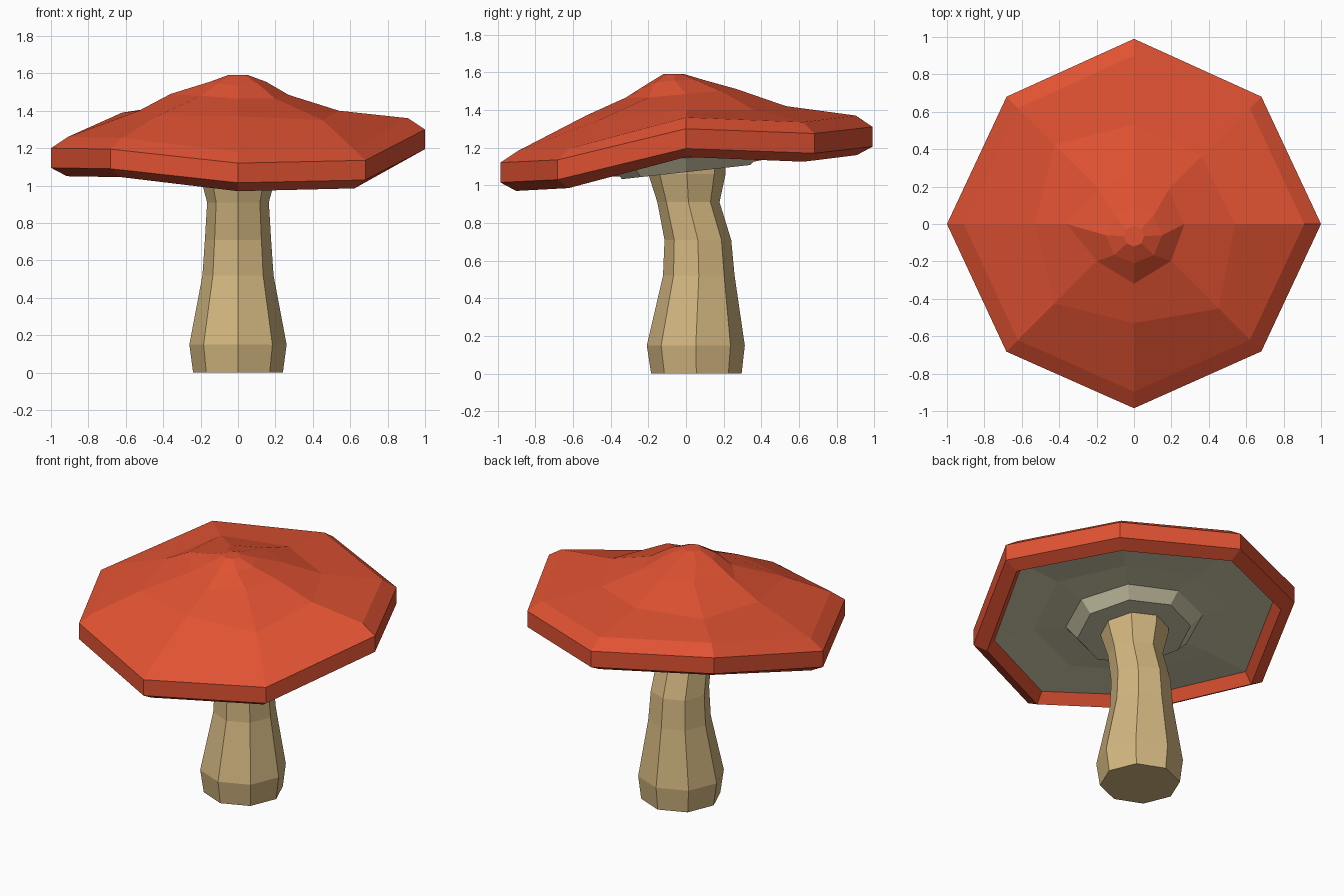
import bpy, bmesh, math

if "Cube" in bpy.data.objects:
    bpy.data.objects.remove(bpy.data.objects["Cube"])


def material(name, rgb):
    m = bpy.data.materials.new(name)
    m.diffuse_color = (*rgb, 1)
    m.use_nodes = True
    m.node_tree.nodes["Principled BSDF"].inputs["Base Color"].default_value = m.diffuse_color
    return m


RED = material("cap red", (0.745, 0.084, 0.032))
CREAM = material("gill grey", (0.61, 0.57, 0.39))
TAN = material("stem tan", (0.645, 0.468, 0.216))
DIRS = [(math.cos(i * math.pi / 4), math.sin(i * math.pi / 4)) for i in range(8)]


def ring(r, z, cy=0.0):
    """Eight points; r and z are single values or one value per corner."""
    rs = r if isinstance(r, list) else [r] * 8
    zs = z if isinstance(z, list) else [z] * 8
    return [(a * d[0], cy + a * d[1], h) for a, h, d in zip(rs, zs, DIRS)]


def loft(name, rings, mats, rule=lambda band: 0):
    """Skin a stack of rings from bottom to top, closing both ends."""
    bm = bmesh.new()
    loops = [[bm.verts.new(p) for p in pts] for pts in rings]
    for k, (a, b) in enumerate(zip(loops, loops[1:])):
        for i in range(8):
            j = (i + 1) % 8
            bm.faces.new((a[i], a[j], b[j], b[i])).material_index = rule(k)
    bm.faces.new(loops[0][::-1]).material_index = rule(0)
    bm.faces.new(loops[-1]).material_index = rule(len(rings))
    bmesh.ops.recalc_face_normals(bm, faces=bm.faces)
    me = bpy.data.meshes.new(name)
    bm.to_mesh(me)
    bm.free()
    for m in mats:
        me.materials.append(m)
    ob = bpy.data.objects.new(name, me)
    bpy.context.collection.objects.link(ob)
    return ob


# Crooked stem: (radius, height, y offset)
stem = [(0.24, 0, 0.055), (0.26, 0.15, 0.052), (0.19, 0.52, 0.068), (0.177, 0.71, 0.063),
        (0.165, 0.91, 0.013), (0.205, 1.06, 0.005), (0.205, 1.14, 0.005)]
loft("stem", [ring(*s) for s in stem], [TAN])

# Wavy cap: corners run counter-clockwise from +x
rim_r = [1, 0.963, 0.99, 0.963, 1, 0.965, 0.985, 0.963]
rim_z = [1.30, 1.275, 1.31, 1.33, 1.20, 1.195, 1.12, 1.135]


def rim(scale, dz):
    return ring([r * scale for r in rim_r], [z + dz for z in rim_z])


collar_low = ring(0.34, [1.07 + 0.11 * 0.34 * d[1] for d in DIRS])
collar_top = ring(0.41, [1.145 + 0.07 * 0.41 * d[1] for d in DIRS])
gill_mid = ring(0.60, [1.16 + 0.5 * (z - 1.23) for z in rim_z])
dome_mid = ring([0.54, 0.51, 0.53, 0.60, 0.53, 0.60, 0.53, 0.64],
                [1.40, 1.40, 1.42, 1.42, 1.40, 1.375, 1.37, 1.35])
dome_high = ring([0.27, 0.26, 0.27, 0.27, 0.36, 0.28, 0.32, 0.28],
                 [1.485, 1.50, 1.51, 1.51, 1.49, 1.48, 1.465, 1.465])
dome_top = ring(0.15, [1.555, 1.56, 1.56, 1.56, 1.555, 1.545, 1.535, 1.545], -0.06)
cap_rings = [collar_low, collar_top, gill_mid,
             rim(0.87, -0.08), rim(0.915, -0.15), rim(1, -0.105), rim(1, 0),
             rim(0.91, 0.06), dome_mid, dome_high, dome_top, ring(0.055, 1.59, -0.065)]
# Underside bands are grey, lip and dome are red
loft("cap", cap_rings, [RED, CREAM], lambda k: 1 if k < 3 else 0)
